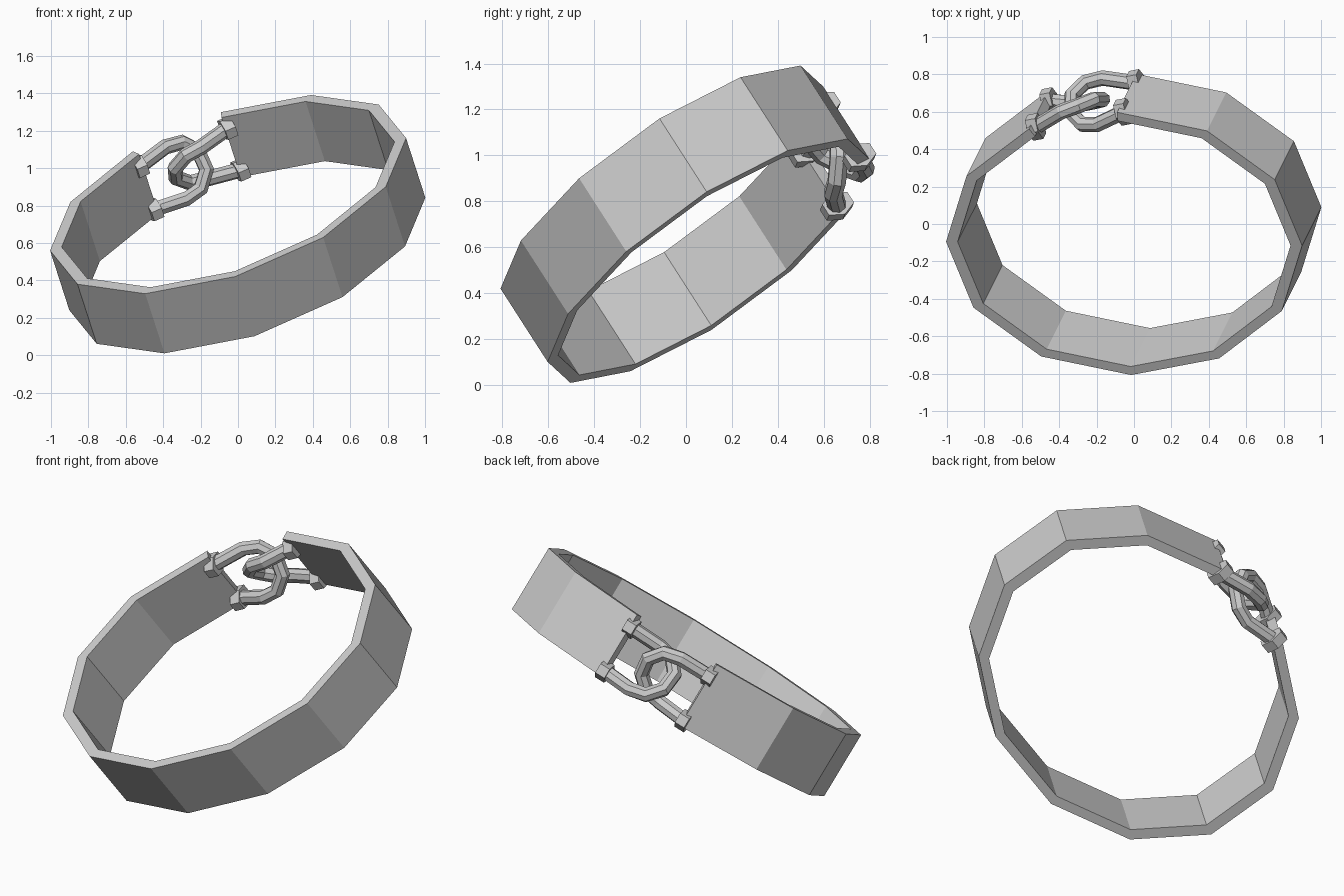
import bpy, bmesh, math
from mathutils import Matrix, Vector

if "Cube" in bpy.data.objects:
    bpy.data.objects.remove(bpy.data.objects["Cube"])

# Tilted frame of the bracelet: u = long axis, v = towards the clasp, a = ring axis
u = Vector((0.90, 0.170, 0.40)).normalized()
v = Vector((-0.366, 0.832, 0.417))
v = (v - u * v.dot(u)).normalized()
a = u.cross(v)
FRAME = Matrix((u, v, a)).transposed().to_4x4()
FRAME.translation = (-0.053, -0.105, 0.86)

WIDTH = 0.393
RX, RY, INNER = 1.01, 0.815, 0.935


def finish(bm, name):
    bmesh.ops.recalc_face_normals(bm, faces=bm.faces)
    bm.transform(FRAME)
    mesh = bpy.data.meshes.new(name)
    bm.to_mesh(mesh)
    bm.free()
    ob = bpy.data.objects.new(name, mesh)
    bpy.context.collection.objects.link(ob)
    return ob


# Band: twelve-sided oval with the one segment at the clasp left open
bm = bmesh.new()
sections = []
for i in range(12):
    t = math.radians(105 + 30 * i)
    c, s = RX * math.cos(t), RY * math.sin(t)
    sections.append([bm.verts.new((c * k, s * k, z)) for k, z in
                     ((1, 0), (1, -WIDTH), (INNER, -WIDTH), (INNER, 0))])
for p, q in zip(sections, sections[1:]):
    for j in range(4):
        bm.faces.new((p[j], p[(j + 1) % 4], q[(j + 1) % 4], q[j]))
bm.faces.new(sections[0])
bm.faces.new(sections[-1])
finish(bm, "band")

# Clasp: two interlocked U links, the second is the first turned half round
PATH = [(-0.26, 0.75, -0.08), (-0.08, 0.815, -0.075), (0.015, 0.82, -0.095),
        (0.08, 0.80, -0.17), (0.08, 0.74, -0.265), (0.01, 0.70, -0.335),
        (-0.08, 0.69, -0.35), (-0.26, 0.74, -0.36)]
BAR = 0.042


def sweep(bm, pts, radius, sides=8):
    # Tube through the points, carrying its cross-section along the bends
    rings, ref = [], Vector((0, 1, 0))
    for i, p in enumerate(pts):
        d = (pts[min(i + 1, len(pts) - 1)] - pts[max(i - 1, 0)]).normalized()
        n = (ref - d * ref.dot(d)).normalized()
        b = d.cross(n)
        ref = n
        rings.append([bm.verts.new(p + radius * (
            n * math.cos(2 * math.pi * (k + .5) / sides) +
            b * math.sin(2 * math.pi * (k + .5) / sides))) for k in range(sides)])
    for p, q in zip(rings, rings[1:]):
        for k in range(sides):
            bm.faces.new((p[k], p[(k + 1) % sides], q[(k + 1) % sides], q[k]))
    bm.faces.new(rings[0])
    bm.faces.new(rings[-1])


def knob(bm, centre):
    # Six-sided collar clamped over the band's end
    m = (Matrix.Translation(centre) @ Matrix.Diagonal((1, 1.25, 0.95, 1)) @
         Matrix.Rotation(math.pi / 2, 4, 'Y') @ Matrix.Rotation(math.pi / 2, 4, 'Z'))
    bmesh.ops.create_cone(bm, cap_ends=True, segments=6, radius1=0.06,
                          radius2=0.06, depth=0.06, matrix=m)


for name, flip in (("left", False), ("right", True)):
    pts = [Vector((-x, y, -0.44 - z)) if flip else Vector((x, y, z)) for x, y, z in PATH]
    bm = bmesh.new()
    sweep(bm, pts, BAR)
    finish(bm, name + "_clasp_link")
    bm = bmesh.new()
    knob(bm, pts[0])
    knob(bm, pts[-1])
    finish(bm, name + "_link_collars")
